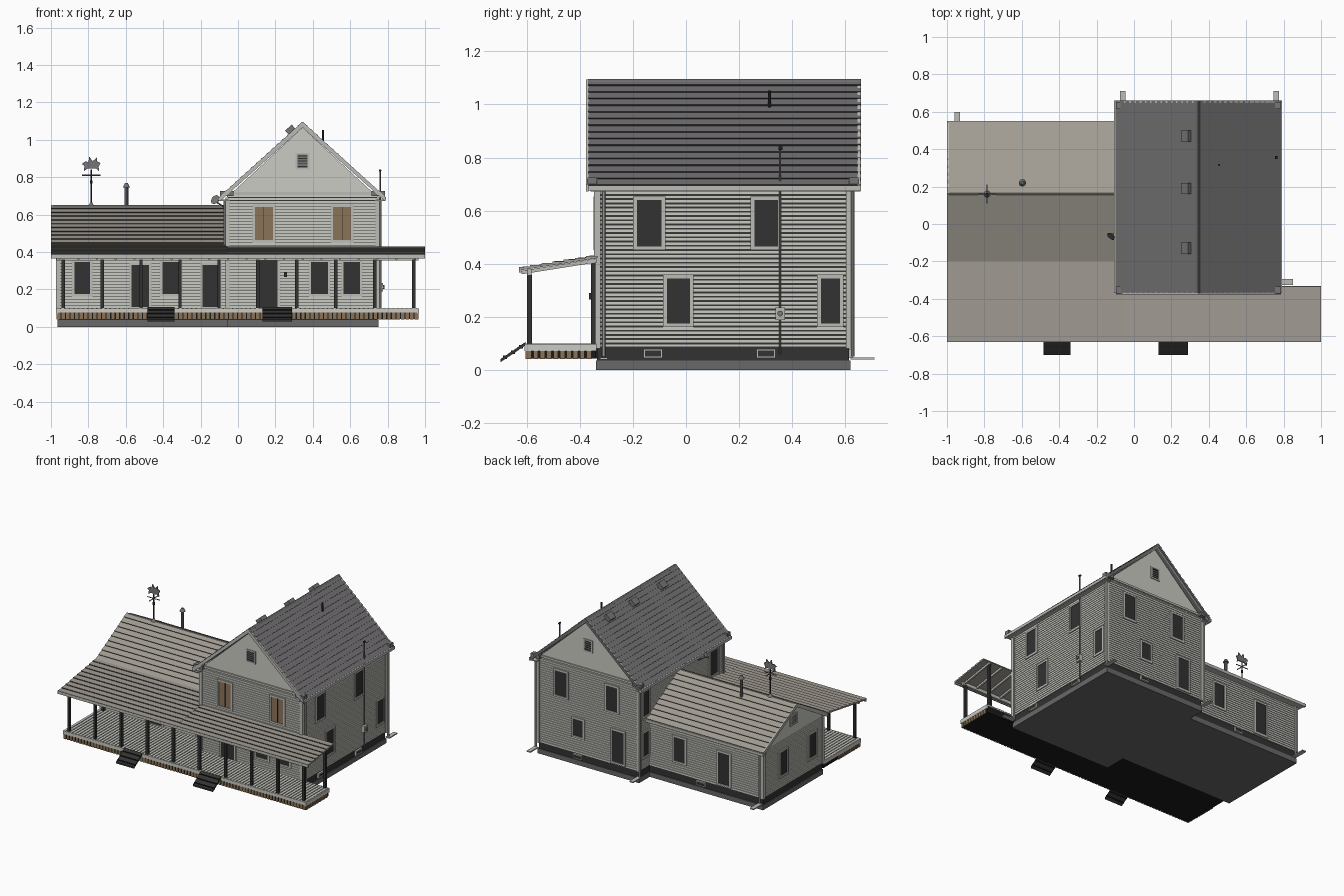
import bpy, bmesh, math
from mathutils import Vector

cube = bpy.data.objects.get("Cube")
if cube:
    bpy.data.objects.remove(cube, do_unlink=True)


def material(name, *rgb):
    m = bpy.data.materials.new(name)
    m.use_nodes = True
    m.diffuse_color = (*rgb, 1)
    m.node_tree.nodes["Principled BSDF"].inputs["Base Color"].default_value = (*rgb, 1)
    return m


SIDING = material("pale siding", .60, .60, .55)
TRIM = material("grey white trim", .50, .50, .47)
DARK = material("charcoal", .032, .032, .032)
SLATE = material("slate roof", .16, .155, .16)
BEIGE = material("weathered beige roof", .36, .335, .295)
BUTT = material("shingle shadow edge", .07, .065, .06)
WOOD = material("brown wood", .26, .175, .10)
STONE = material("foundation grey", .14, .14, .14)
METAL = material("dull metal", .18, .18, .18)
BLACK = material("black underside", .01, .01, .01)


def finish(name, bm, *mats):
    bmesh.ops.recalc_face_normals(bm, faces=bm.faces[:])
    mesh = bpy.data.meshes.new(name)
    bm.to_mesh(mesh)
    bm.free()
    for m in mats:
        mesh.materials.append(m)
    ob = bpy.data.objects.new(name, mesh)
    bpy.context.collection.objects.link(ob)
    return ob


def boxes(name, mat, *specs):
    """One object made of boxes given as x0, x1, y0, y1, z0, z1."""
    bm = bmesh.new()
    for x0, x1, y0, y1, z0, z1 in specs:
        lo = bmesh.ops.create_cube(bm, size=1)["verts"]
        for v in lo:
            v.co = Vector((x0 + (x1 - x0) * (v.co.x + .5), y0 + (y1 - y0) * (v.co.y + .5),
                           z0 + (z1 - z0) * (v.co.z + .5)))
    return finish(name, bm, mat)


def prism(name, pts, axis, a0, a1, mats, rule=lambda i: 0):
    """Extrude a profile (other axis, z) along x or y."""
    bm = bmesh.new()
    put = (lambda a, p: (a, p[0], p[1])) if axis == "x" else (lambda a, p: (p[0], a, p[1]))
    r0, r1 = ([bm.verts.new(put(a, p)) for p in pts] for a in (a0, a1))
    bm.faces.new(r0)
    bm.faces.new(r1)
    n = len(pts)
    for i in range(n):
        j = (i + 1) % n
        bm.faces.new((r0[i], r0[j], r1[j], r1[i])).material_index = rule(i)
    return finish(name, bm, *mats)


def rod(name, mat, p0, p1, r, r2=None):
    p0, p1 = Vector(p0), Vector(p1)
    bm = bmesh.new()
    bmesh.ops.create_cone(bm, cap_ends=True, segments=10, radius1=r,
                          radius2=r if r2 is None else r2, depth=(p1 - p0).length)
    ob = finish(name, bm, mat)
    ob.location = (p0 + p1) / 2
    ob.rotation_euler = (p1 - p0).to_track_quat("Z", "Y").to_euler()
    return ob


def slope(name, mat, axis, a0, a1, ridge, eave, courses, thick=.02):
    """Roof slope with stepped shingle courses."""
    a, b = Vector(ridge), Vector(eave)
    d = (b - a).normalized()
    n = Vector((-d.y, d.x))
    n = n if n.y > 0 else -n
    pts = []
    for i in range(courses):
        pts += [a.lerp(b, i / courses) - n * .006, a.lerp(b, (i + 1) / courses)]
    pts += [b - n * thick, a - n * thick]
    prism(name, pts, axis, a0, a1, (mat, BUTT), lambda i: int(i % 2 == 1 and i < 2 * courses - 1))


# Walls are (axis they face, position, outward sign)
FRONT, BACK = ("y", -.335, -1), ("y", .615, 1)
RIGHT, LEFT = ("x", .745, 1), ("x", -.055, -1)
W_FRONT, W_BACK, W_LEFT = ("y", -.18, -1), ("y", .495, 1), ("x", -.96, -1)


def on_wall(wall, u0, u1, z0, z1, d0, d1):
    axis, pos, s = wall
    a, b = sorted((pos + s * d0, pos + s * d1))
    return (a, b, u0, u1, z0, z1) if axis == "x" else (u0, u1, a, b, z0, z1)


def siding(name, wall, u0, u1, z0, z1, pitch=.016):
    n = round((z1 - z0) / pitch)
    boxes(name, SIDING, *[on_wall(wall, u0, u1, z0 + i * pitch, z0 + (i + .8) * pitch, -.002, .006)
                          for i in range(n)])


def opening(name, wall, u0, u1, z0, z1, pane=DARK, t=.014):
    boxes(name + "_pane", pane, on_wall(wall, u0, u1, z0, z1, -.002, .009))
    boxes(name + "_frame", TRIM, *[on_wall(wall, *s, -.002, .014) for s in (
        (u0 - t, u0, z0 - t, z1 + t), (u1, u1 + t, z0 - t, z1 + t),
        (u0, u1, z1, z1 + t), (u0, u1, z0 - t, z0))])


# Foundations and wall cores
boxes("main_foundation", STONE, (-.06, .75, -.34, .62, 0, .035))
boxes("wing_foundation", STONE, (-.965, -.06, -.185, .5, 0, .035))
prism("main_core", [(-.055, .035), (.745, .035), (.745, .69), (.345, 1.06), (-.055, .69)],
      "y", -.335, .615, (DARK,))
prism("wing_core", [(-.18, .035), (.495, .035), (.495, .43), (.16, .625), (-.18, .43)],
      "x", -.96, -.05, (DARK,))

# Clapboards
for nm, w, u0, u1, top in (("front", FRONT, -.06, .75, .71), ("back", BACK, -.06, .75, .71),
                           ("right", RIGHT, -.34, .62, .69), ("left", LEFT, -.34, .62, .69),
                           ("wing_front", W_FRONT, -.965, -.06, .43),
                           ("wing_back", W_BACK, -.965, -.06, .43),
                           ("wing_left", W_LEFT, -.185, .5, .43)):
    siding(nm + "_siding", w, u0, u1, .085, top)

# Gable panels, vents, belt trim and rake boards
for nm, s, y in (("front", -1, -.335), ("back", 1, .615)):
    prism(nm + "_gable", [(-.05, .7), (.74, .7), (.345, 1.065)], "y", y, y + s * .008, (SIDING,))
    boxes(nm + "_gable_belt", TRIM, on_wall(("y", y, s), -.07, .76, .705, .72, 0, .016))
    opening(nm + "_gable_vent", ("y", y, s), .318, .372, .85, .92, METAL, .01)
    boxes(nm + "_vent_louvers", DARK, *[on_wall(("y", y, s), .318, .372, .855 + i * .014,
                                                .86 + i * .014, 0, .012) for i in range(5)])
    for side in (-1, 1):
        e = .345 + side * .44
        prism(f"{nm}_rake_{side}", [(.345, 1.095), (e, .698), (e, .672), (.345, 1.065)],
              "y", y + s * .032, y + s * .042, (TRIM,))
        boxes(f"{nm}_eave_return_{side}", METAL,
              on_wall(("y", y, s), *sorted((e, e - side * .07)), .7, .725, 0, .036))
prism("wing_gable", [(-.18, .43), (.495, .43), (.16, .63)], "x", -.96, -.968, (SIDING,))
opening("wing_gable_vent", W_LEFT, .13, .19, .5, .56, METAL, .01)
for side, e in ((-1, -.19), (1, .54)):
    prism(f"wing_rake_{side}", [(.16, .65), (e, .445), (e, .42), (.16, .625)], "x", -.99, -1, (TRIM,))

# Corner boards
boxes("corner_boards", TRIM, *[(x - .012, x + .012, y - .012, y + .012, .08, top) for x, y, top in (
    (-.055, -.335, .69), (.745, -.335, .69), (-.055, .615, .69), (.745, .615, .69),
    (-.96, -.18, .43), (-.96, .495, .43))])

# Windows and doors
UP, LOW, DOOR = (.465, .64), (.175, .345), (.105, .33)
for nm, w, u0, u1, zz in (
        ("right_up_a", RIGHT, -.185, -.092, UP), ("right_up_b", RIGHT, .258, .346, UP),
        ("right_low_a", RIGHT, -.072, .015, LOW), ("right_low_b", RIGHT, .508, .58, LOW),
        ("left_up_a", LEFT, -.27, -.18, UP), ("left_up_b", LEFT, .515, .585, UP),
        ("left_low", LEFT, .52, .585, LOW),
        ("front_door", FRONT, .11, .212, (.1, .355)),
        ("front_low_a", FRONT, .39, .48, LOW), ("front_low_b", FRONT, .565, .652, LOW),
        ("back_up_a", BACK, .515, .605, UP), ("back_up_b", BACK, .11, .2, UP),
        ("back_small", BACK, .385, .46, (.21, .33)), ("back_door", BACK, .06, .15, DOOR),
        ("wing_front_a", W_FRONT, -.875, -.79, LOW), ("wing_front_b", W_FRONT, -.405, -.31, LOW),
        ("wing_door_a", W_FRONT, -.57, -.475, DOOR), ("wing_door_b", W_FRONT, -.19, -.1, DOOR),
        ("wing_back_window", W_BACK, -.345, -.26, LOW), ("wing_back_door", W_BACK, -.7, -.61, DOOR),
        ("wing_left_a", W_LEFT, .23, .315, LOW), ("wing_left_b", W_LEFT, -.1, -.015, LOW),
        ("basement_a", RIGHT, -.155, -.095, (.05, .072)), ("basement_b", RIGHT, .272, .332, (.05, .072)),
        ("basement_c", BACK, .4, .46, (.05, .072)), ("basement_d", W_BACK, -.5, -.44, (.05, .072))):
    opening(nm, w, u0, u1, *zz, t=.006 if "basement" in nm else .014)
for nm, u in (("front_shutters_a", .138), ("front_shutters_b", .557)):
    opening(nm, FRONT, u - .048, u + .048, *UP, pane=WOOD)
    boxes(nm + "_seam", DARK, on_wall(FRONT, u - .002, u + .002, *UP, 0, .011))

# Main and wing roofs
slope("main_roof_left", SLATE, "y", -.37, .66, (.345, 1.1), (-.1, .698), 16)
slope("main_roof_right", SLATE, "y", -.37, .66, (.345, 1.1), (.785, .698), 16)
slope("wing_roof_front", BEIGE, "x", -1, -.055, (.16, .655), (-.2, .452), 10)
slope("wing_roof_back", BEIGE, "x", -1, -.055, (.16, .655), (.545, .44), 10)
boxes("eave_gutters", TRIM, (-.107, -.093, -.37, .66, .675, .695), (.778, .792, -.37, .66, .675, .695),
      (-1, -.06, .535, .55, .415, .435))
boxes("eave_soffits", TRIM, (-.1, -.05, -.36, .65, .672, .68), (.74, .785, -.36, .65, .672, .68),
      (-.99, -.06, .49, .54, .415, .422))

# Porch roof, with the deeper part in front of the wing
slope("porch_roof_main", BEIGE, "x", -.055, 1, (-.335, .435), (-.63, .388), 7, .014)
slope("porch_roof_wing", BEIGE, "x", -1, -.055, (-.185, .459), (-.63, .388), 10, .014)
boxes("porch_fascia", TRIM, (-1, 1, -.63, -.62, .366, .384))
boxes("porch_beam", TRIM, (-.97, .965, -.598, -.582, .355, .378))
for i in range(20):
    x = -.96 + i * .1
    y = -.335 if x > -.06 else -.185
    z = .42 if x > -.06 else .444
    prism(f"porch_rafter_{i}", [(-.62, .373), (y, z), (y, z - .015), (-.62, .36)], "x", x, x + .012, (TRIM,))

# Porch deck, skirt, posts and steps
boxes("deck_base", BLACK, (-.965, .96, -.6, -.34, .042, .09), (-.965, -.06, -.34, -.185, .042, .09))
boxes("deck_boards", SIDING, *[(-.97 + i * .0242, -.952 + i * .0242, -.606,
                                -.338 if i > 36 else -.185, .088, .1) for i in range(80)])
boxes("deck_rim", SIDING, (-.97, .965, -.608, -.6, .075, .098), (.957, .967, -.608, -.338, .07, .098),
      (-.972, -.962, -.608, -.185, .07, .098))
boxes("skirt_slats", WOOD, *[(-.968 + i * .0242, -.95 + i * .0242, -.605, -.598, .04, .076) for i in range(80)],
      *[(x, x + .006, -.6 + i * .025, -.582 + i * .025, .04, .072) for x in (-.97, .96) for i in range(10)])
boxes("porch_posts", DARK, *[(x - .009, x + .009, -.599, -.581, .1, .36)
                             for x in [-.935 + i * .2083 for i in range(10)]],
      (.931, .949, -.358, -.342, .1, .415), (-.944, -.926, -.21, -.19, .1, .43))
for nm, x0, x1 in (("left_steps", -.483, -.34), ("right_steps", .13, .29)):
    prism(nm, [(-.7, .028), (-.605, .092), (-.605, .105), (-.7, .04)], "x", x0, x1, (DARK,))
    boxes(nm + "_treads", BLACK, *[(x0, x1, -.69 + i * .03, -.675 + i * .03, .04 + i * .02, .053 + i * .02)
                                   for i in range(3)])

# Downspouts and splash blocks
for i, (x, y, z) in enumerate(((.76, -.31, .68), (.76, .628, .68), (-.07, .628, .68),
                               (-.945, .51, .42), (-.07, -.32, .68))):
    rod(f"downspout_{i}", TRIM, (x, y, .05 if i < 4 else .44), (x, y, z), .007)
boxes("splash_blocks", TRIM, (.76, .85, -.325, -.295, .038, .046), (.745, .775, .62, .71, .038, .046),
      (-.075, -.045, .62, .71, .038, .046), (-.96, -.93, .5, .6, .038, .046))

# Power mast with meter, lamp, roof vents and pipes
rod("power_mast", METAL, (.76, .355, .06), (.76, .355, .835), .004)
rod("mast_cap", DARK, (.76, .348, .835), (.76, .364, .835), .007)
boxes("meter_box", TRIM, (.745, .775, .337, .373, .188, .235))
rod("meter_dial", METAL, (.775, .355, .212), (.783, .355, .212), .011)
boxes("porch_lamp", DARK, (.245, .263, -.365, -.335, .265, .29))
for i, y in enumerate((.47, .19, -.13)):
    v = boxes(f"roof_vent_{i}", METAL, (-.024, .024, -.03, .03, -.01, .02))
    v.location = (.283, y, 1.05)
    v.rotation_euler.y = -math.atan2(.402, .445)
rod("roof_pipe", DARK, (.455, .315, .98), (.455, .315, 1.052), .006)
rod("flue_pipe", METAL, (-.597, .22, .6), (-.597, .22, .745), .011)
rod("flue_cap", METAL, (-.597, .22, .745), (-.597, .22, .768), .02, .008)

# Satellite dish
rod("dish_arm", METAL, (-.06, -.05, .63), (-.12, -.06, .67), .004)
rod("dish_bowl", METAL, (-.112, -.055, .672), (-.122, -.068, .68), .012, .027)

# Weather vane
VX, VY = -.785, .16
rod("vane_pole", DARK, (VX, VY, .65), (VX, VY, .84), .004)
rod("vane_base", METAL, (VX, VY, .645), (VX, VY, .665), .018, .005)
rod("vane_ball", DARK, (VX, VY, .765), (VX, VY, .782), .008)
rod("vane_arm_x", METAL, (VX - .05, VY, .81), (VX + .05, VY, .81), .003)
rod("vane_arm_y", METAL, (VX, VY - .05, .81), (VX, VY + .05, .81), .003)
shape = [(-.05, .87), (-.03, .885), (-.015, .88), (-.01, .91), (.008, .885), (.03, .905), (.03, .885),
         (.05, .875), (.04, .855), (.042, .832), (.028, .845), (-.02, .845), (-.04, .832), (-.036, .86)]
prism("vane_figure", [(VX + x, z) for x, z in shape], "y", VY - .004, VY + .004, (METAL,))
